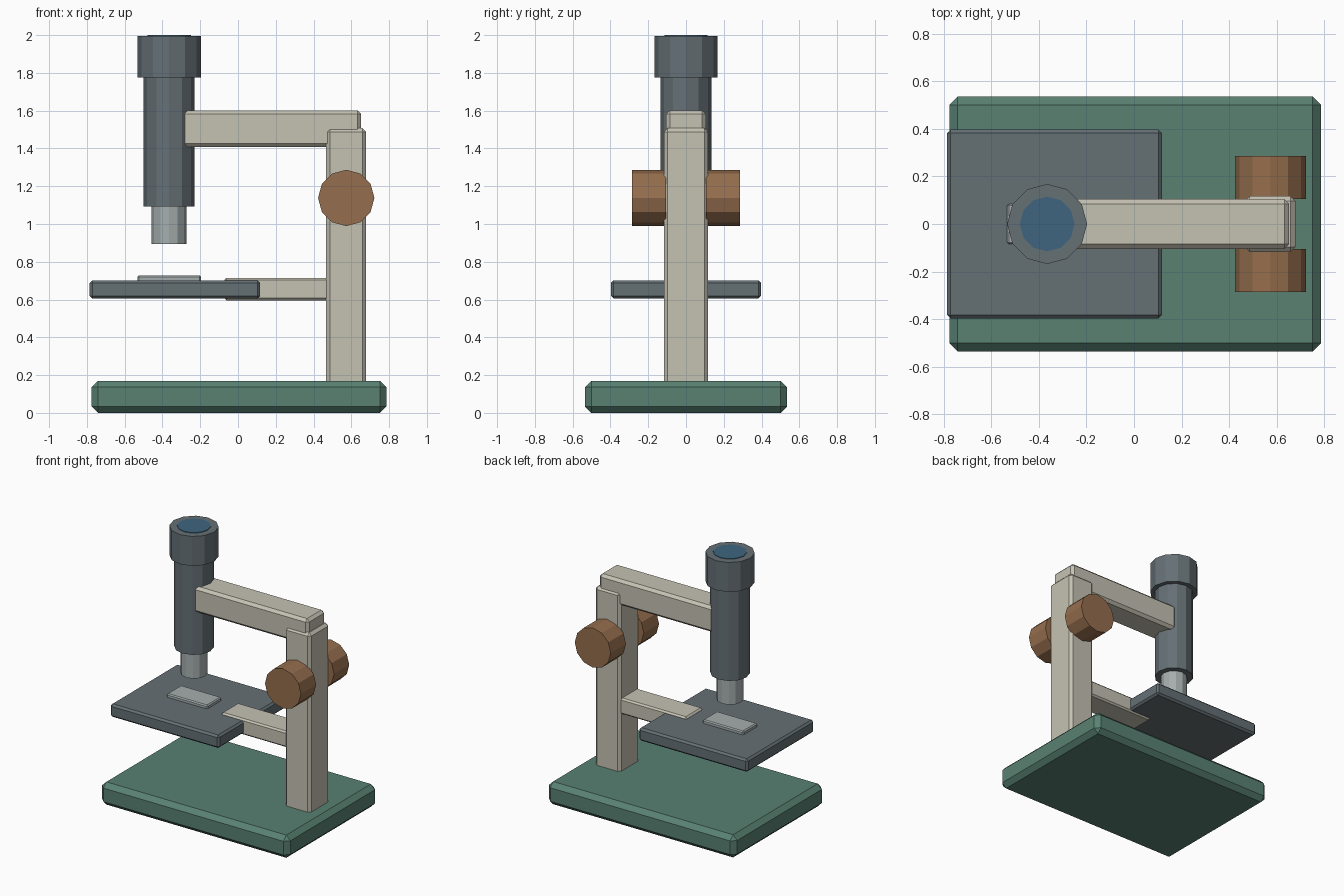
import bpy, math

if "Cube" in bpy.data.objects:
    bpy.data.objects.remove(bpy.data.objects["Cube"])


def mat(name, r, g, b):
    m = bpy.data.materials.new(name)
    m.diffuse_color = (r, g, b, 1)
    m.use_nodes = True
    m.node_tree.nodes["Principled BSDF"].inputs["Base Color"].default_value = m.diffuse_color
    return m


green = mat("green_paint", 0.10, 0.22, 0.17)
cream = mat("cream_paint", 0.56, 0.54, 0.45)
slate = mat("slate_metal", 0.13, 0.16, 0.175)
brown = mat("brown_knob", 0.30, 0.155, 0.075)
steel = mat("pale_steel", 0.38, 0.42, 0.42)
blue = mat("blue_glass", 0.05, 0.13, 0.21)


def box(name, x, y, z, material, bevel):
    """Chamfered box from (min, max) ranges."""
    bpy.ops.mesh.primitive_cube_add(
        size=1, location=[(a + b) / 2 for a, b in (x, y, z)])
    o = bpy.context.object
    o.name = name
    o.scale = [b - a for a, b in (x, y, z)]
    bpy.ops.object.transform_apply(location=False, rotation=False, scale=True)
    m = o.modifiers.new("chamfer", 'BEVEL')
    m.width = bevel
    m.segments = 1
    o.data.materials.append(material)
    return o


def cylinder(name, radius, depth, location, material, rotation=(0, 0, 0)):
    bpy.ops.mesh.primitive_cylinder_add(
        vertices=12, radius=radius, depth=depth,
        location=location, rotation=rotation)
    o = bpy.context.object
    o.name = name
    o.data.materials.append(material)
    return o


def upright(name, radius, z0, z1, material):
    """Cylinder on the optical axis."""
    return cylinder(name, radius, z1 - z0, (-0.365, 0, (z0 + z1) / 2), material)


# Base and frame
box("base", (-0.775, 0.785), (-0.535, 0.535), (0, 0.17), green, 0.034)
box("column", (0.466, 0.678), (-0.117, 0.117), (0.13, 1.508), cream, 0.02)
box("upper_arm", (-0.30, 0.652), (-0.105, 0.105), (1.407, 1.602), cream, 0.02)
box("stage_bracket", (-0.072, 0.50), (-0.10, 0.10), (0.595, 0.715), cream, 0.012)

# Stage and sample slide
box("stage", (-0.785, 0.117), (-0.397, 0.397), (0.605, 0.702), slate, 0.014)
box("slide", (-0.533, -0.196), (-0.085, 0.085), (0.69, 0.728), steel, 0.008)

# Optical tube stack
upright("objective", 0.092, 0.895, 1.12, steel)
upright("tube", 0.135, 1.093, 1.80, slate)
upright("eyepiece", 0.168, 1.775, 1.996, slate)
upright("eyepiece_lens", 0.115, 1.96, 2.0, blue)

# Focus knobs on both sides
for side, s in (("front", -1), ("back", 1)):
    cylinder(side + "_focus_knob", 0.149, 0.18, (0.573, s * 0.196, 1.138),
             brown, (math.pi / 2, 0, 0))
